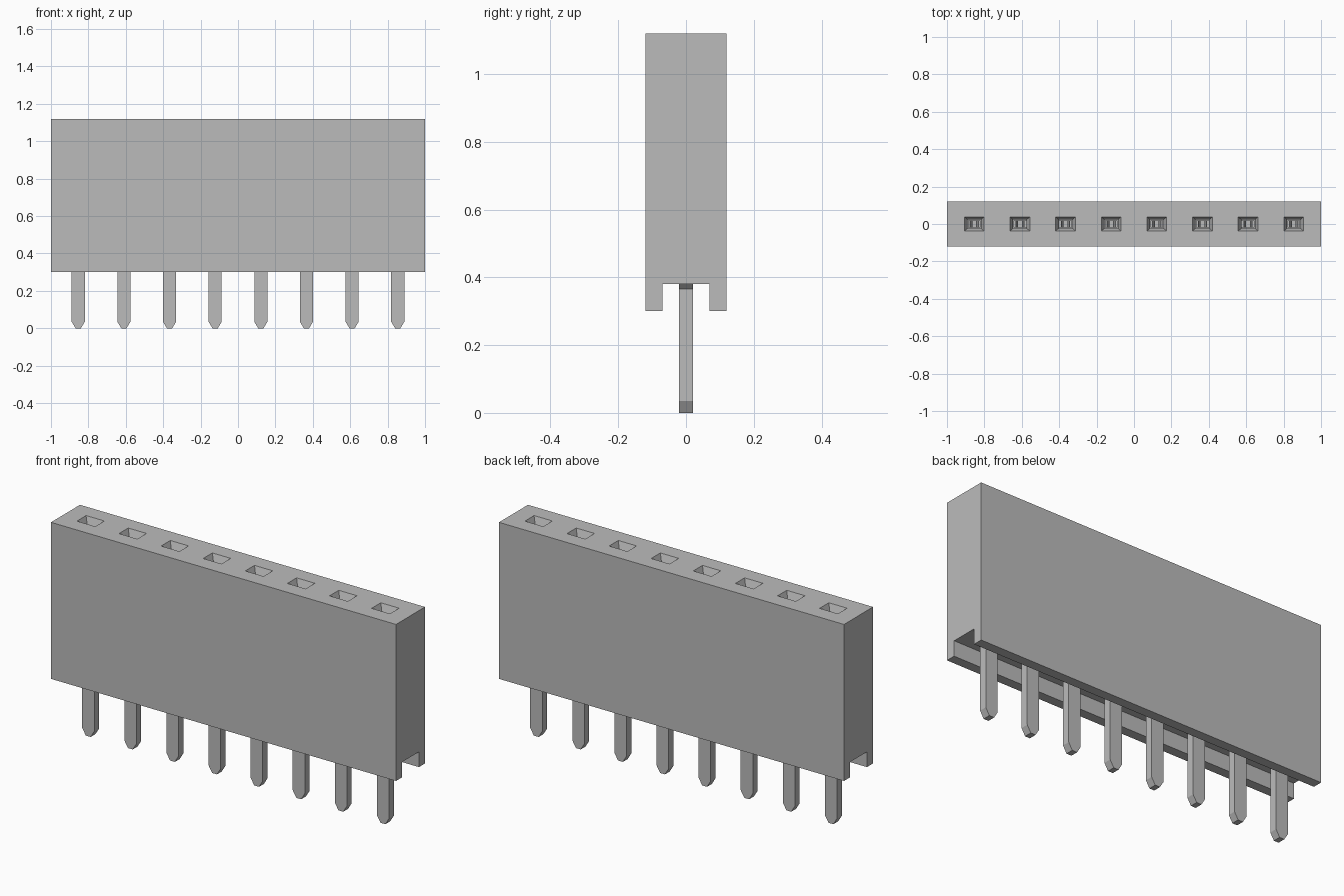
import bpy
import bmesh

cube = bpy.data.objects.get("Cube")
if cube:
    bpy.data.objects.remove(cube, do_unlink=True)

grey = bpy.data.materials.new("plain grey")
grey.use_nodes = True
colour = (0.5, 0.5, 0.5, 1)
grey.diffuse_color = colour
grey.node_tree.nodes["Principled BSDF"].inputs["Base Color"].default_value = colour

COUNT, PITCH = 8, 0.244
CENTRES = [(i - (COUNT - 1) / 2) * PITCH for i in range(COUNT)]


def make_object(name, bm):
    bmesh.ops.recalc_face_normals(bm, faces=bm.faces[:])
    mesh = bpy.data.meshes.new(name)
    bm.to_mesh(mesh)
    bm.free()
    mesh.materials.append(grey)
    obj = bpy.data.objects.new(name, mesh)
    bpy.context.collection.objects.link(obj)
    return obj


def extrude(bm, points, step):
    """Extrude a closed outline along the step vector."""
    face = bm.faces.new([bm.verts.new(p) for p in points])
    top = bmesh.ops.extrude_face_region(bm, geom=[face])["geom"]
    verts = [v for v in top if isinstance(v, bmesh.types.BMVert)]
    bmesh.ops.translate(bm, verts=verts, vec=step)


def loft(bm, x, sections):
    """Join rectangles given as (half width, half depth, height)."""
    rings = [[bm.verts.new((x + sx * w, sy * d, z))
              for sx, sy in ((-1, -1), (1, -1), (1, 1), (-1, 1))]
             for w, d, z in sections]
    for low, high in zip(rings, rings[1:]):
        for i in range(4):
            j = (i + 1) % 4
            bm.faces.new((low[i], low[j], high[j], high[i]))
    bm.faces.new(rings[0][::-1])
    bm.faces.new(rings[-1])


# Housing with a groove along its underside
half = [(0.07, 0.38), (0.07, 0.3), (0.12, 0.3), (0.12, 1.12)]
outline = half + [(-y, z) for y, z in reversed(half)]
bm = bmesh.new()
extrude(bm, [(-1, y, z) for y, z in outline], (2, 0, 0))
housing = make_object("housing", bm)

# Funnel-mouthed sockets cut from the top
bm = bmesh.new()
for x in CENTRES:
    loft(bm, x, [(0.036, 0.023, 0.45), (0.036, 0.023, 1.08),
                 (0.053, 0.038, 1.12), (0.053, 0.038, 1.2)])
cutter = make_object("socket_cutter", bm)
cutter.hide_render = True
cut = housing.modifiers.new("sockets", "BOOLEAN")
cut.operation, cut.solver, cut.object = "DIFFERENCE", "EXACT", cutter
bpy.context.view_layer.objects.active = housing
housing.select_set(True)
bpy.ops.object.modifier_apply(modifier=cut.name)
bpy.data.objects.remove(cutter, do_unlink=True)

# Contacts: tapered pin, shoulder and a two-pronged fork in the socket
side = [(0.014, 0), (0.035, 0.035), (0.035, 0.365), (0.05, 0.38),
        (0.05, 0.44), (0.034, 0.44), (0.034, 1.0), (0.022, 1.0),
        (0.01, 0.92), (0.02, 0.55)]
outline = side + [(-x, z) for x, z in reversed(side)]
for number, centre in enumerate(CENTRES, 1):
    bm = bmesh.new()
    extrude(bm, [(centre + x, -0.02, z) for x, z in outline], (0, 0.04, 0))
    make_object(f"contact_pin_{number}", bm)
